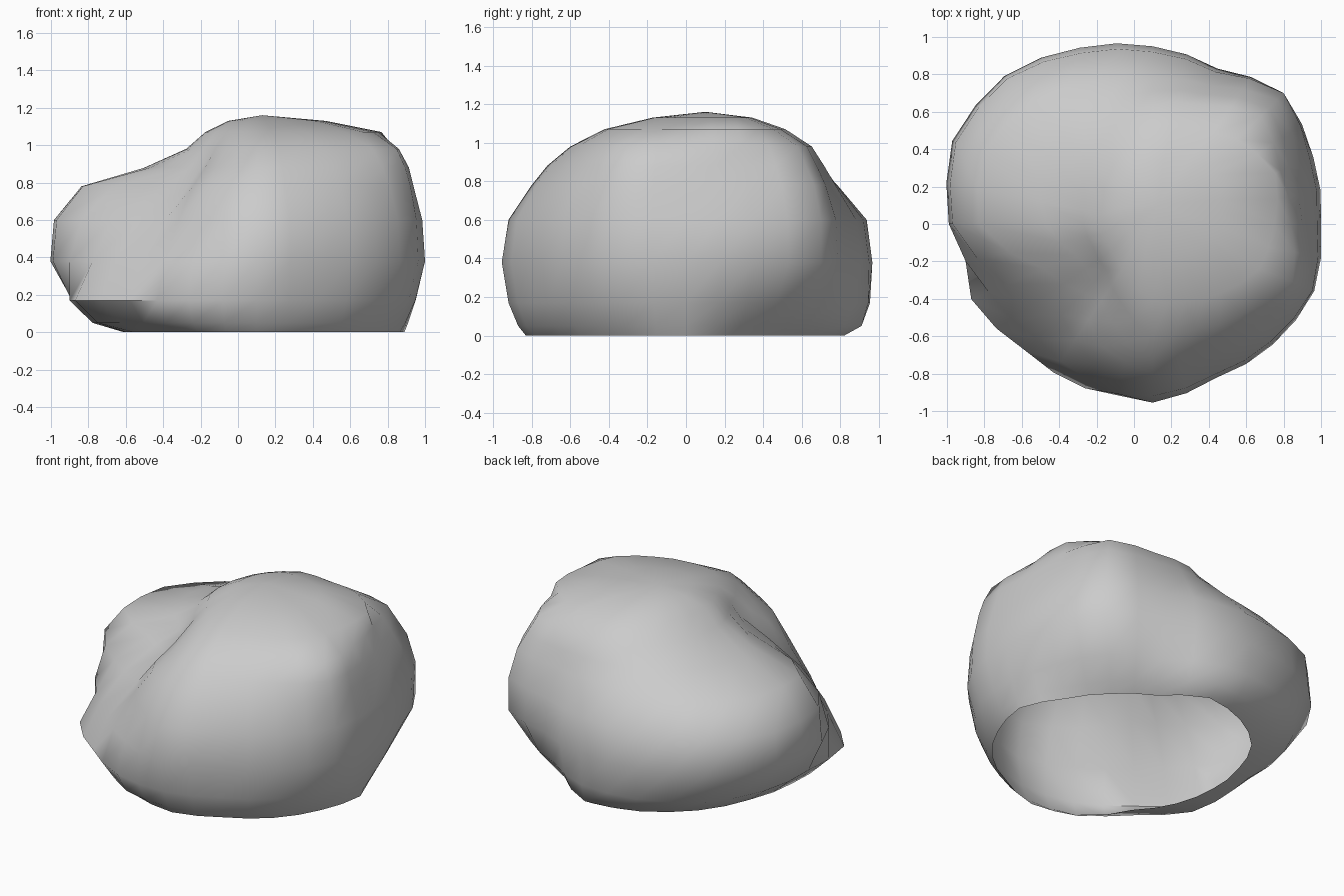
import bpy, bmesh, math

cube = bpy.data.objects.get("Cube")
if cube:
    bpy.data.objects.remove(cube, do_unlink=True)

# One grey stone material
stone = bpy.data.materials.new("grey_stone")
stone.use_nodes = True
colour = (0.6, 0.6, 0.6, 1)
stone.diffuse_color = colour
stone.node_tree.nodes["Principled BSDF"].inputs["Base Color"].default_value = colour

# Horizontal contours: radii at 16 even angles counted from +x, one row per height
CENTRE_X = 0.1
heights = (0, 0.05, 0.17, 0.38, 0.60, 0.78, 0.88, 0.98, 1.07)
contours = (
    (.79, .70, .68, .69, .82, .80, .78, .73, .71, .71, .71, .82, .83, .77, .77, .77),
    (.81, .74, .74, .76, .91, .91, .89, .86, .87, .92, .86, .89, .87, .82, .81, .81),
    (.85, .83, .86, .84, .945, 1.0, 1.04, 1.02, .99, 1.05, .96, .95, .92, .86, .87, .88),
    (.90, .93, .99, .90, .95, 1.02, 1.12, 1.16, 1.09, .95, .87, .90, .955, .89, .91, .935),
    (.88, .91, .99, .88, .92, .99, 1.10, 1.14, 1.07, .84, .69, .81, .92, .87, .89, .925),
    (.82, .84, .94, .80, .78, .82, .92, .98, .93, .63, .52, .71, .80, .78, .82, .89),
    (.80, .79, .88, .75, .71, .69, .69, .65, .57, .44, .42, .57, .72, .71, .76, .86),
    (.74, .74, .82, .69, .64, .56, .47, .40, .37, .34, .35, .45, .60, .61, .68, .81),
    (.65, .71, .64, .54, .51, .42, .34, .29, .27, .26, .27, .32, .41, .45, .52, .62),
)


def with_midpoints(radii):
    """Add an in-between radius after each given one."""
    out = []
    for a, b in zip(radii, radii[1:] + radii[:1]):
        out += [a, (a + b) / 2]
    return out


def add_ring(bm, z, radii, cy=0.0):
    step = math.tau / len(radii)
    return [bm.verts.new((CENTRE_X + r * math.cos(i * step), cy + r * math.sin(i * step), z))
            for i, r in enumerate(radii)]


# Boulder shell, open underneath
bm = bmesh.new()
rings = [add_ring(bm, z, with_midpoints(radii)) for z, radii in zip(heights, contours)]
rings.append(add_ring(bm, 1.13, [r * 0.55 for r in with_midpoints(contours[-1])], 0.06))
count = len(rings[0])
for low, high in zip(rings, rings[1:]):
    for i in range(count):
        j = (i + 1) % count
        bm.faces.new((low[i], low[j], high[j], high[i]))

# Crown
peak = bm.verts.new((0.13, 0.1, 1.16))
for i in range(count):
    bm.faces.new((rings[-1][i], rings[-1][(i + 1) % count], peak))

mesh = bpy.data.meshes.new("boulder")
bm.to_mesh(mesh)
bm.free()
mesh.materials.append(stone)
boulder = bpy.data.objects.new("boulder", mesh)
bpy.context.collection.objects.link(boulder)

# Smooth surface, sharp only at strong ridges
bpy.context.view_layer.objects.active = boulder
boulder.select_set(True)
bpy.ops.object.shade_smooth_by_angle(angle=math.radians(50))
